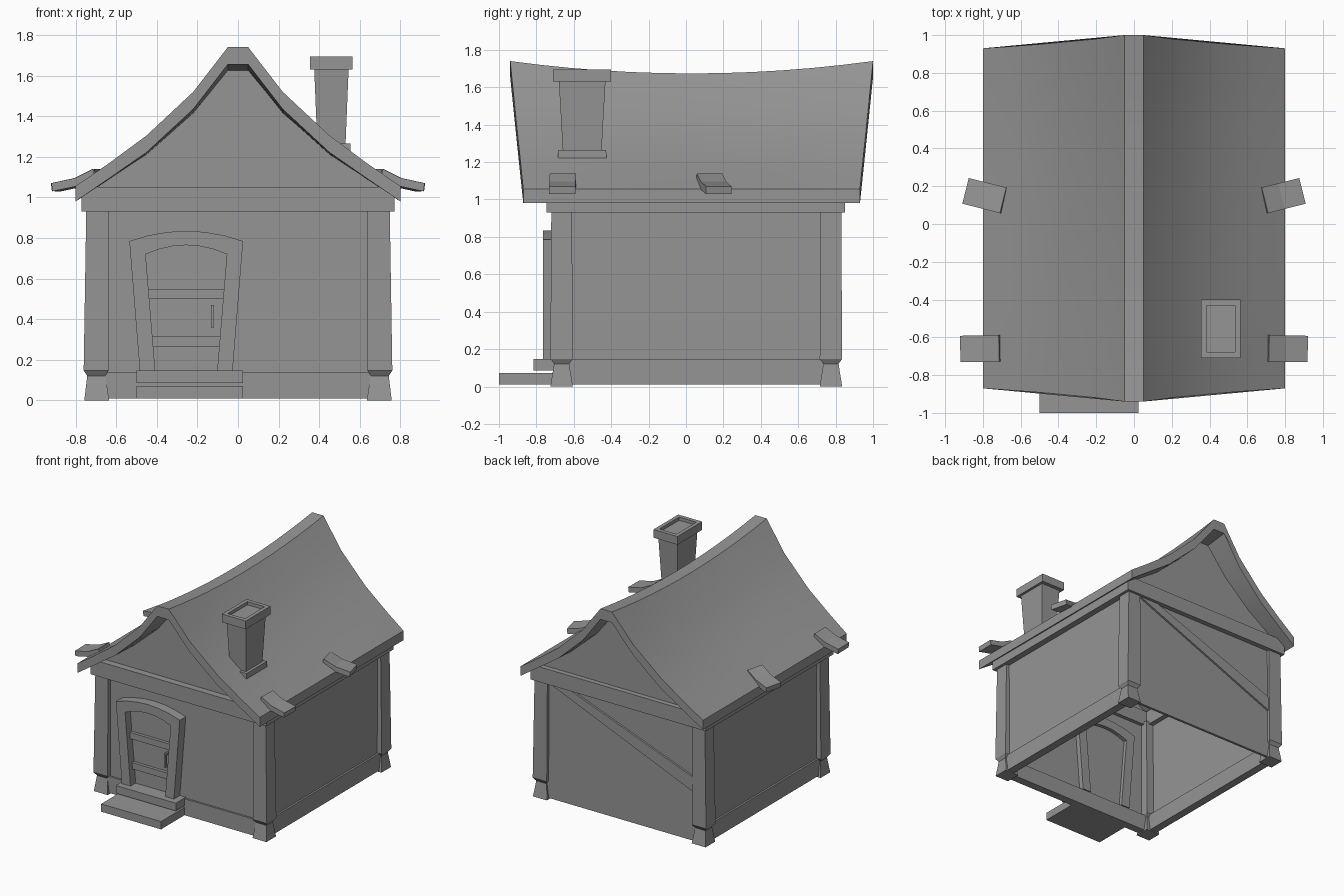
import bpy, bmesh, math
from mathutils import Matrix

if "Cube" in bpy.data.objects:
    bpy.data.objects.remove(bpy.data.objects["Cube"])

grey = bpy.data.materials.new("plain grey")
grey.use_nodes = True
grey.diffuse_color = (0.3, 0.3, 0.3, 1)
grey.node_tree.nodes["Principled BSDF"].inputs["Base Color"].default_value = (0.3, 0.3, 0.3, 1)


def finish(name, bm):
    bmesh.ops.recalc_face_normals(bm, faces=bm.faces)
    mesh = bpy.data.meshes.new(name)
    bm.to_mesh(mesh)
    bm.free()
    obj = bpy.data.objects.new(name, mesh)
    mesh.materials.append(grey)
    bpy.context.collection.objects.link(obj)
    return obj


def skin(name, loops, closed=False):
    """Join a row of equal vertex loops, capping the ends unless closed."""
    bm = bmesh.new()
    rows = [[bm.verts.new(p) for p in loop] for loop in loops]
    n = len(rows[0])
    pairs = list(zip(rows, rows[1:])) + ([(rows[-1], rows[0])] if closed else [])
    for a, b in pairs:
        for i in range(n):
            j = (i + 1) % n
            bm.faces.new((a[i], a[j], b[j], b[i]))
    if not closed:
        bm.faces.new(rows[0])
        bm.faces.new(rows[-1])
    return finish(name, bm)


def tower(name, levels):
    """Stack of rectangles (z, x0, x1, y0, y1)."""
    return skin(name, [[(a, c, z), (b, c, z), (b, d, z), (a, d, z)] for z, a, b, c, d in levels])


def box(name, x0, x1, y0, y1, z0, z1):
    return tower(name, [(z0, x0, x1, y0, y1), (z1, x0, x1, y0, y1)])


def prism(name, outline, y0, y1):
    return skin(name, [[(x, y, z) for x, z in outline] for y in (y0, y1)])


def mirrored(half):
    return half + [(-x, z) for x, z in reversed(half)]


# Walls and sills
box("front_wall", -0.72, 0.72, -0.69, -0.67, 0.01, 0.95)
box("back_wall", -0.72, 0.72, 0.79, 0.81, 0.01, 0.95)
box("front_sill", -0.7, 0.7, -0.705, -0.64, 0.01, 0.14)
for side, s in (("left", 1), ("right", -1)):
    box(side + "_wall", s * 0.70, s * 0.72, -0.69, 0.81, 0.01, 0.95)
    box(side + "_sill", s * 0.67, s * 0.735, -0.69, 0.8, 0.01, 0.145)

# Corner posts on flared feet
for side, s in (("left", 1), ("right", -1)):
    for end, y in (("front", -0.665), ("back", 0.775)):
        def ring(z, inner, outer, half):
            return (z, s * inner, s * outer, y - half, y + half)
        tower(f"{end}_{side}_post", [ring(0.12, 0.655, 0.742, 0.04), ring(0.148, 0.637, 0.76, 0.06),
                                     ring(0.95, 0.635, 0.747, 0.055)])
        tower(f"{end}_{side}_foot", [ring(0, 0.635, 0.757, 0.06), ring(0.125, 0.652, 0.742, 0.04)])

# Ring of top beams
for end, y0, y1 in (("front", -0.745, -0.64), ("back", 0.745, 0.85)):
    box(end + "_beam", -0.77, 0.77, y0, y1, 0.93, 1.05)
for side, s in (("left", 1), ("right", -1)):
    box(side + "_beam", s * 0.66, s * 0.77, -0.64, 0.745, 0.93, 1.05)

# Diagonal brace on the back wall
prism("back_brace", [(0.64, 0.935), (0.47, 0.935), (-0.64, 0.52), (-0.64, 0.405)], 0.8, 0.825)

# Swaybacked roof: each profile is sunk in the middle and overhangs at the ridge
upper = [(0.80, 1.055), (0.64, 1.165), (0.45, 1.305), (0.22, 1.52), (0.05, 1.74)]
lower = [(0.80, 0.98), (0.64, 1.09), (0.45, 1.222), (0.22, 1.435), (0.05, 1.655)]
top, under = mirrored(upper), mirrored(lower)
heights = [(z - 1.055) / 0.685 for x, z in top]
steps = 12
loops = []
for k in range(steps + 1):
    t = k / steps
    sag = 0.066 * (1 - (2 * t - 1) ** 2)
    loop = []
    for line in (top, under):
        row = [(x, 0.03 + (2 * t - 1) * (0.9 + 0.07 * h), z - sag * h)
               for (x, z), h in zip(line, heights)]
        loop += row if line is top else row[::-1]
    loops.append(loop)
roof = skin("roof", loops)
bpy.ops.object.select_all(action="DESELECT")
roof.select_set(True)
bpy.context.view_layer.objects.active = roof
bpy.ops.object.shade_smooth_by_angle(angle=math.radians(25))

# Gable walls reach into the roof thickness
for end, y0, y1 in (("front", -0.69, -0.67), ("back", 0.79, 0.81)):
    prism(end + "_gable", [(-0.72, 1.03), (0.72, 1.03)] + mirrored(lower[1:]), y0, y1)

# Loose bent shingles on the eaves
bend = [(-0.1, 1.14), (-0.01, 1.095), (0.105, 1.07), (0.1, 1.03), (-0.01, 1.053), (-0.11, 1.1)]
for side, s in (("left", 1), ("right", -1)):
    for end, x, y, turn in (("front", 0.815, -0.66, -1), ("back", 0.79, 0.15, 14)):
        shingle = prism(f"{end}_{side}_shingle", bend, -0.07, 0.07)
        place = Matrix.Translation((x, y, 0)) @ Matrix.Rotation(math.radians(turn), 4, "Z")
        shingle.data.transform(Matrix.Diagonal((s, 1, 1, 1)) @ place)
        if s < 0:
            shingle.data.flip_normals()

# Chimney with a flange and a hollowed cap
def about(z, hx, hy):
    return (z, 0.46 - hx, 0.46 + hx, -0.555 - hy, -0.555 + hy)

tower("chimney_flange", [about(1.222, 0.093, 0.13), about(1.265, 0.093, 0.128)])
tower("chimney_shaft", [about(1.2, 0.067, 0.1), about(1.64, 0.085, 0.125)])
tower("chimney_cap", [about(1.63, 0.105, 0.155), about(1.695, 0.105, 0.155),
                      about(1.695, 0.075, 0.123), about(1.67, 0.075, 0.123)])

# Arched door frame, wider at the top, standing proud of the wall
cx = -0.255
def arch(foot, shoulder, z, rise):
    span = [(cx + shoulder * f, z + rise * (1 - f * f)) for f in (-1, -0.67, -0.33, 0, 0.33, 0.67, 1)]
    return [(cx - foot, 0.14)] + span + [(cx + foot, 0.14)]

outer = arch(0.228, 0.28, 0.785, 0.05)
inner = arch(0.152, 0.2, 0.72, 0.045)
front, back = -0.765, -0.63
skin("door_frame", [[(a, front, b), (c, front, d), (c, back, d), (a, back, b)]
                    for (a, b), (c, d) in zip(outer, inner)])
prism("door_panel", arch(0.16, 0.207, 0.725, 0.045), -0.7, -0.66)
for name, z0, z1, half in (("lower_batten", 0.265, 0.315, 0.163), ("upper_batten", 0.5, 0.55, 0.182)):
    prism(name, [(cx - half, z0), (cx + half, z0), (cx + half + 0.004, z1), (cx - half - 0.004, z1)],
          -0.725, -0.695)

# Door handle
box("door_handle", -0.132, -0.118, -0.74, -0.728, 0.36, 0.47)
for name, z in (("handle_lower_mount", 0.36), ("handle_upper_mount", 0.455)):
    box(name, -0.132, -0.118, -0.73, -0.695, z, z + 0.015)

# Steps
box("upper_step", -0.5, 0.025, -0.815, -0.68, 0.085, 0.147)
box("lower_step", -0.5, 0.025, -1.0, -0.69, 0.01, 0.072)
